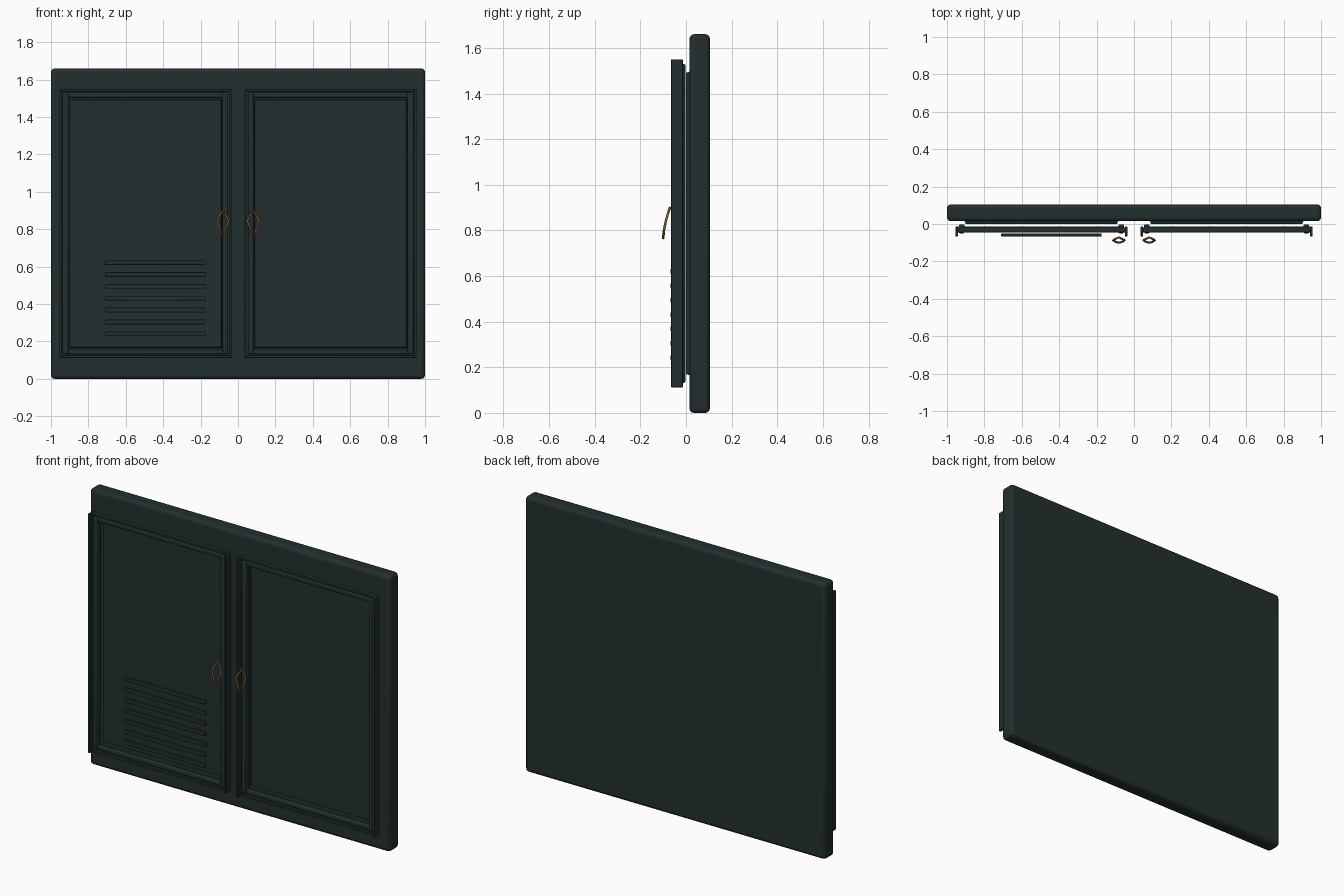
import bpy

if "Cube" in bpy.data.objects:
    bpy.data.objects.remove(bpy.data.objects["Cube"])


def material(name, rgb):
    m = bpy.data.materials.new(name)
    m.diffuse_color = (*rgb, 1)
    m.use_nodes = True
    m.node_tree.nodes["Principled BSDF"].inputs["Base Color"].default_value = m.diffuse_color
    return m


PAINT = material("dark green paint", (0.017, 0.028, 0.028))
BRASS = material("aged brass", (0.25, 0.115, 0.03))


def box(name, x, y, z, bevel=0.003, segments=2):
    """Bevelled box from (min, max) ranges."""
    bpy.ops.mesh.primitive_cube_add(size=1, location=[sum(r) / 2 for r in (x, y, z)])
    ob = bpy.context.object
    ob.name = name
    ob.scale = [r[1] - r[0] for r in (x, y, z)]
    bpy.ops.object.transform_apply(location=False, rotation=False, scale=True)
    ob.data.materials.append(PAINT)
    if bevel:
        b = ob.modifiers.new("bevel", "BEVEL")
        b.width = bevel
        b.segments = segments
    bpy.ops.object.shade_smooth_by_angle()
    return ob


# Thick back board with rounded edges
box("back_board", (-1, 1), (0.015, 0.105), (0, 1.66), 0.02, 3)

Z0, Z1 = 0.112, 1.55
for side, cx in (("left", -0.495), ("right", 0.495)):
    # Raised field, narrower at the front
    field = box(side + "_door_field", (cx - 0.412, cx + 0.412), (-0.001, 0.02),
                (0.163, 1.498), 0)
    for v in field.data.vertices:
        if v.co.y < 0:
            v.co.x *= 0.98
            v.co.z *= 0.988
    for s in (-1, 1):
        end = "inner" if s * cx < 0 else "outer"
        # Upright edge strip and moulding
        xs = sorted((cx + s * 0.446, cx + s * 0.460))
        box(f"{side}_{end}_edge_strip", xs, (-0.066, -0.014), (Z0, Z1))
        xs = sorted((cx + s * 0.411, cx + s * 0.442))
        box(f"{side}_{end}_moulding", xs, (-0.050, -0.002), (0.132, 1.53), 0.008)
    mid = (Z0 + Z1) / 2
    for s, end in ((-1, "bottom"), (1, "top")):
        # Rails across the top and bottom
        zs = sorted((mid + s * 0.704, mid + s * 0.719))
        box(f"{side}_{end}_edge_rail", (cx - 0.448, cx + 0.448), (-0.045, -0.018), zs)
        zs = sorted((mid + s * 0.672, mid + s * 0.700))
        box(f"{side}_{end}_moulding", (cx - 0.436, cx + 0.436), (-0.042, -0.014),
            zs, 0.007)

# Vent slats on the left door
for i in range(7):
    z = 0.241 + i * 0.0634
    box(f"vent_slat_{i + 1}", (-0.71, -0.173), (-0.067, -0.051),
        (z - 0.0125, z + 0.0125), 0.003)


# Diamond pull handles, curving outward toward the bottom
def handle(name, cx):
    half = [(0, -0.071, 0.899), (0.016, -0.079, 0.874), (0.031, -0.087, 0.846),
            (0.017, -0.096, 0.805), (0, -0.100, 0.766)]
    pts = half + [(-x, y, z) for x, y, z in half[-2:0:-1]]
    cu = bpy.data.curves.new(name, "CURVE")
    cu.dimensions = "3D"
    cu.bevel_depth = 0.0055
    cu.bevel_resolution = 2
    sp = cu.splines.new("POLY")
    sp.points.add(len(pts) - 1)
    for p, (x, y, z) in zip(sp.points, pts):
        p.co = (x + cx, y, z, 1)
    sp.use_cyclic_u = True
    cu.materials.append(BRASS)
    ob = bpy.data.objects.new(name, cu)
    bpy.context.collection.objects.link(ob)


handle("left_handle", -0.081)
handle("right_handle", 0.081)
